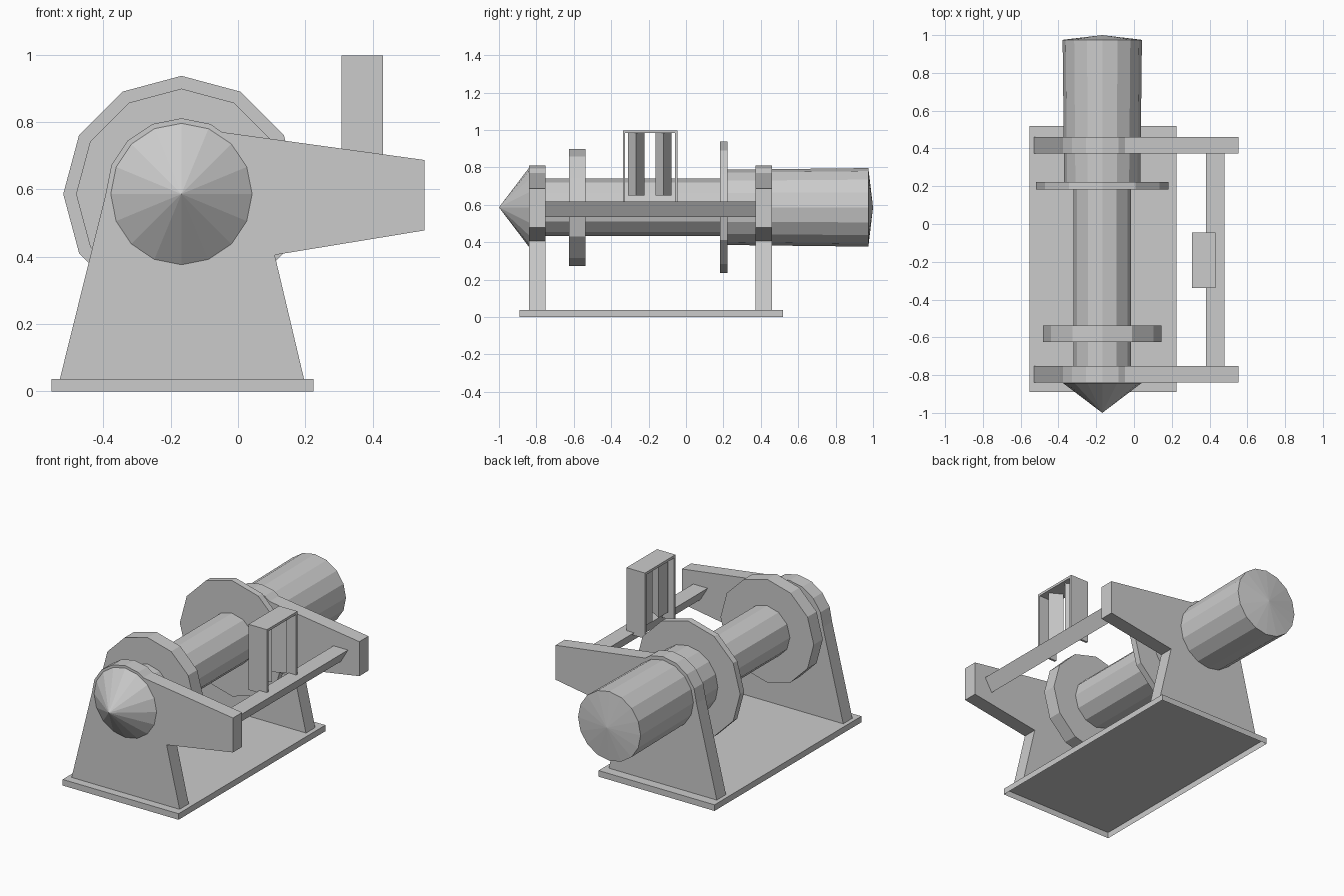
import bpy, bmesh, math

if "Cube" in bpy.data.objects:
    bpy.data.objects.remove(bpy.data.objects["Cube"])

AX, AZ = -0.168, 0.586  # drum axis


def make(name, verts, faces):
    mesh = bpy.data.meshes.new(name)
    mesh.from_pydata(verts, [], faces)
    bm = bmesh.new()
    bm.from_mesh(mesh)
    bmesh.ops.recalc_face_normals(bm, faces=bm.faces)
    bm.to_mesh(mesh)
    bm.free()
    obj = bpy.data.objects.new(name, mesh)
    bpy.context.collection.objects.link(obj)
    return obj


def prism(name, pts, a, b, axis='y', open_start=False):
    """Extrude a closed profile (x,z along y, or x,y along z) from a to b."""
    n = len(pts)
    put = (lambda p, t: (p[0], t, p[1])) if axis == 'y' else (lambda p, t: (p[0], p[1], t))
    verts = [put(p, t) for t in (a, b) for p in pts]
    faces = [tuple(range(n, 2 * n))]
    if not open_start:
        faces.append(tuple(range(n)))
    faces += [(i, (i + 1) % n, n + (i + 1) % n, n + i) for i in range(n)]
    return make(name, verts, faces)


def box(name, x0, x1, y0, y1, z0, z1):
    return prism(name, [(x0, z0), (x1, z0), (x1, z1), (x0, z1)], y0, y1)


def ring(cx, cy, r, n, start=0.0):
    return [(cx + r * math.cos(start + math.tau * i / n),
             cy + r * math.sin(start + math.tau * i / n)) for i in range(n)]


def lathe(name, profile, n):
    """Revolve (y, radius) points about the drum axis; radius 0 makes a tip."""
    verts, rows, faces = [], [], []
    for y, r in profile:
        pts = ring(AX, AZ, r, n) if r else [(AX, AZ)]
        rows.append(list(range(len(verts), len(verts) + len(pts))))
        verts += [(x, y, z) for x, z in pts]
    for a, b in zip(rows, rows[1:]):
        for i in range(n):
            j = (i + 1) % n
            quad = [a[i % len(a)], a[j % len(a)], b[j % len(b)], b[i % len(b)]]
            faces.append(tuple(dict.fromkeys(quad)))
    for row in (rows[0], rows[-1]):
        if len(row) > 1:
            faces.append(tuple(row))
    return make(name, verts, faces)


# Base plate, hollow from below
base = [(-0.554, -0.89), (0.224, -0.89), (0.224, 0.518), (-0.554, 0.518)]
prism("base_plate", base, 0, 0.037, 'z', open_start=True)

# Side supports: leg with rounded head and forward arm in one outline
arc = [(AX + 0.225 * math.cos(math.radians(a)), AZ + 0.225 * math.sin(math.radians(a)))
       for a in (67.5, 90, 112.5, 135, 157.5, 180)]
support = [(-0.529, 0.037), (0.196, 0.037), (0.109, 0.405), (0.554, 0.478),
           (0.554, 0.687), (-0.048, 0.77)] + arc
prism("front_support", support, -0.84, -0.752)
prism("back_support", support, 0.372, 0.46)

# Drum and its two flanges
lathe("drum", [(-0.76, 0.153), (0.2, 0.153)], 12)
lathe("front_flange", [(-0.625, 0.313), (-0.538, 0.313)], 12)
lathe("back_flange", [(0.183, 0.351), (0.222, 0.351)], 12)

# Nose cone and motor housing
lathe("nose_cone", [(-1.0, 0), (-0.8405, 0.21)], 16)
lathe("motor", [(0.2, 0.201), (0.975, 0.21), (1.0, 0)], 16)

# Triangular guide bar between the arms
prism("guide_bar", [(0.381, 0.616), (0.478, 0.616), (0.43, 0.534)], -0.76, 0.38)

# Cable guide frame, open front and back
box("guide_top", 0.307, 0.431, -0.338, -0.045, 0.983, 0.998)
for label, y in (("front", -0.338), ("back", -0.058)):
    box(label + "_guide_panel", 0.307, 0.431, y, y + 0.013, 0.6, 0.983)

# Vertical three-sided rollers
for label, y in (("front", -0.266), ("back", -0.121)):
    prism(label + "_roller", ring(0.364, y, 0.05, 3), 0.65, 0.984, 'z')
